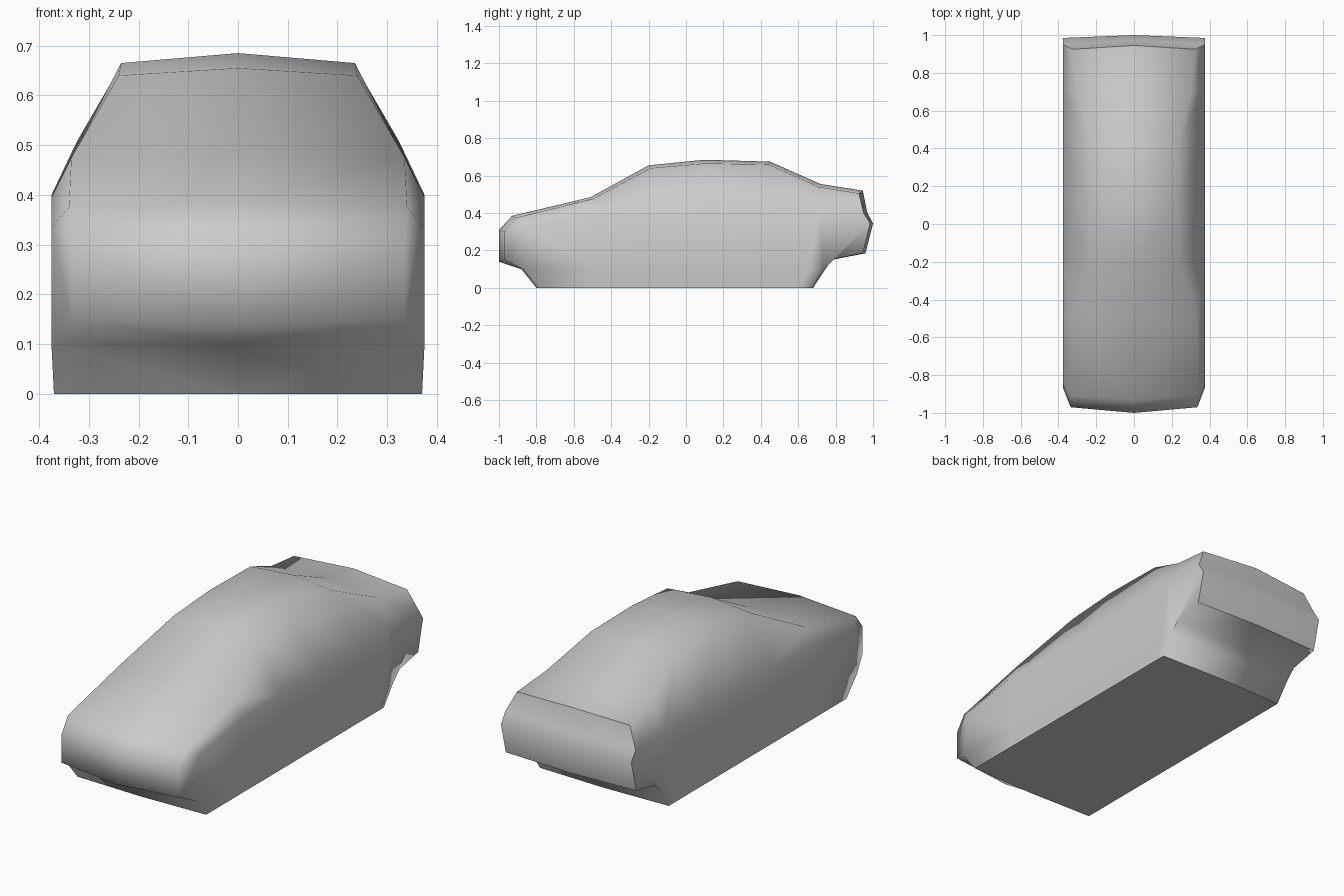
import bpy
import bmesh

if "Cube" in bpy.data.objects:
    bpy.data.objects.remove(bpy.data.objects["Cube"], do_unlink=True)

WIDE = 0.375    # half width at the flanks
SILL = 0.37     # half width at the floor
LOW_Z = 0.1     # height of the lower flank crease

# Centre line (y, z) and shoulder line (x, y, z), from nose to tail
crown = [(-1, .31), (-.93, .385), (-.51, .485), (-.2, .655),
         (.1, .685), (.45, .675), (.72, .555), (.945, .52)]
shoulder = [(.335, -.97, .3), (.34, -.91, .375), (.335, -.5, .475), (.24, -.19, .64),
            (.235, .1, .665), (.235, .44, .66), (.305, .71, .54), (.325, .925, .505)]

# Tail and underside: centre line and its outer edge
tail_mid = [(.97, .4), (1, .345), (.96, .185)]
tail_edge = [(WIDE, .95, .4), (WIDE, .985, .345), (WIDE, .945, .185)]
under_mid = [(.78, .15), (.745, LOW_Z), (.68, 0)]
under_edge = [(WIDE, .77, .15), (WIDE, .737, LOW_Z), (SILL, .67, 0)]
chin_mid = [(-.8, 0), (-.88, LOW_Z), (-1, .14)]
chin_edge = [(SILL, -.79, 0), (WIDE, -.87, LOW_Z), (.335, -.97, .15)]

bm = bmesh.new()
cache = {}
group = {}


def vert(p):
    key = tuple(round(c, 4) for c in p)
    if key not in cache:
        cache[key] = bm.verts.new(key)
    return cache[key]


def face(points, name):
    corners = list(dict.fromkeys(vert(p) for p in points))
    if len(corners) > 2:
        group[bm.faces.new(corners)] = name


def bridge(a, b, name):
    for i in range(len(a) - 1):
        face([a[i], a[i + 1], b[i + 1], b[i]], name)


def middle(points):
    return [(0, y, z) for y, z in points]


def clamp(y, low, high):
    return max(low, min(high, y))


# Hood, roof and deck
top = middle(crown)
bridge(top, shoulder, "body")

# Tail panel, rear underside, floor and nose
tail = [top[-1]] + middle(tail_mid)
tail_side = [shoulder[-1]] + tail_edge
bridge(tail, tail_side, "tail")
under = [tail[-1]] + middle(under_mid)
under_side = [tail_side[-1]] + under_edge
bridge(under, under_side, "body")
chin = middle(chin_mid)
bridge(chin + top[:1], chin_edge + shoulder[:1], "body")

# Belt line, lower crease and sill run along each side
belt = [(WIDE, -.85, .335)]
belt += [(WIDE, y, .395) for x, y, z in shoulder[2:-1]] + [tail_edge[0]]
crease = [(WIDE, clamp(p[1], -1, 1), LOW_Z) for p in belt]
sill = [(SILL, clamp(p[1], -.79, .67), 0) for p in belt]
crease[0], crease[-1] = chin_edge[1], under_edge[1]
sill[0], sill[-1] = chin_edge[0], under_edge[2]
# Keep the last inner station ahead of the sloping rear edge
crease[-2] = (WIDE, .66, LOW_Z)
sill[-2] = (SILL, .6, 0)

bridge(shoulder[1:], belt, "body")
bridge(belt, crease, "body")
bridge(crease, sill, "body")
face([belt[-1]] + tail_edge[1:] + under_edge[:2], "body")
face([shoulder[0], shoulder[1], belt[0]], "body")
face([chin_edge[2], shoulder[0], belt[0], crease[0]], "body")
face([under[-1]] + [chin[0]] + sill, "floor")

bmesh.ops.recalc_face_normals(bm, faces=bm.faces[:])
if sum(f.normal.z * f.calc_center_median().z for f in bm.faces) < 0:
    bmesh.ops.reverse_faces(bm, faces=bm.faces[:])

# Smooth everywhere except around the tail panel and the floor
for f in bm.faces:
    f.smooth = True
for e in bm.edges:
    e.smooth = len({group[f] for f in e.link_faces}) < 2

mesh = bpy.data.meshes.new("car_body")
bm.to_mesh(mesh)
bm.free()
body = bpy.data.objects.new("car_body", mesh)
bpy.context.collection.objects.link(body)

mirror = body.modifiers.new("mirror", "MIRROR")
mirror.use_axis[0] = True
mirror.use_clip = True
mirror.merge_threshold = 0.001

# Plain grey finish
color = (0.6, 0.6, 0.6, 1)
grey = bpy.data.materials.new("plain_grey")
grey.use_nodes = True
grey.diffuse_color = color
grey.node_tree.nodes["Principled BSDF"].inputs["Base Color"].default_value = color
mesh.materials.append(grey)
